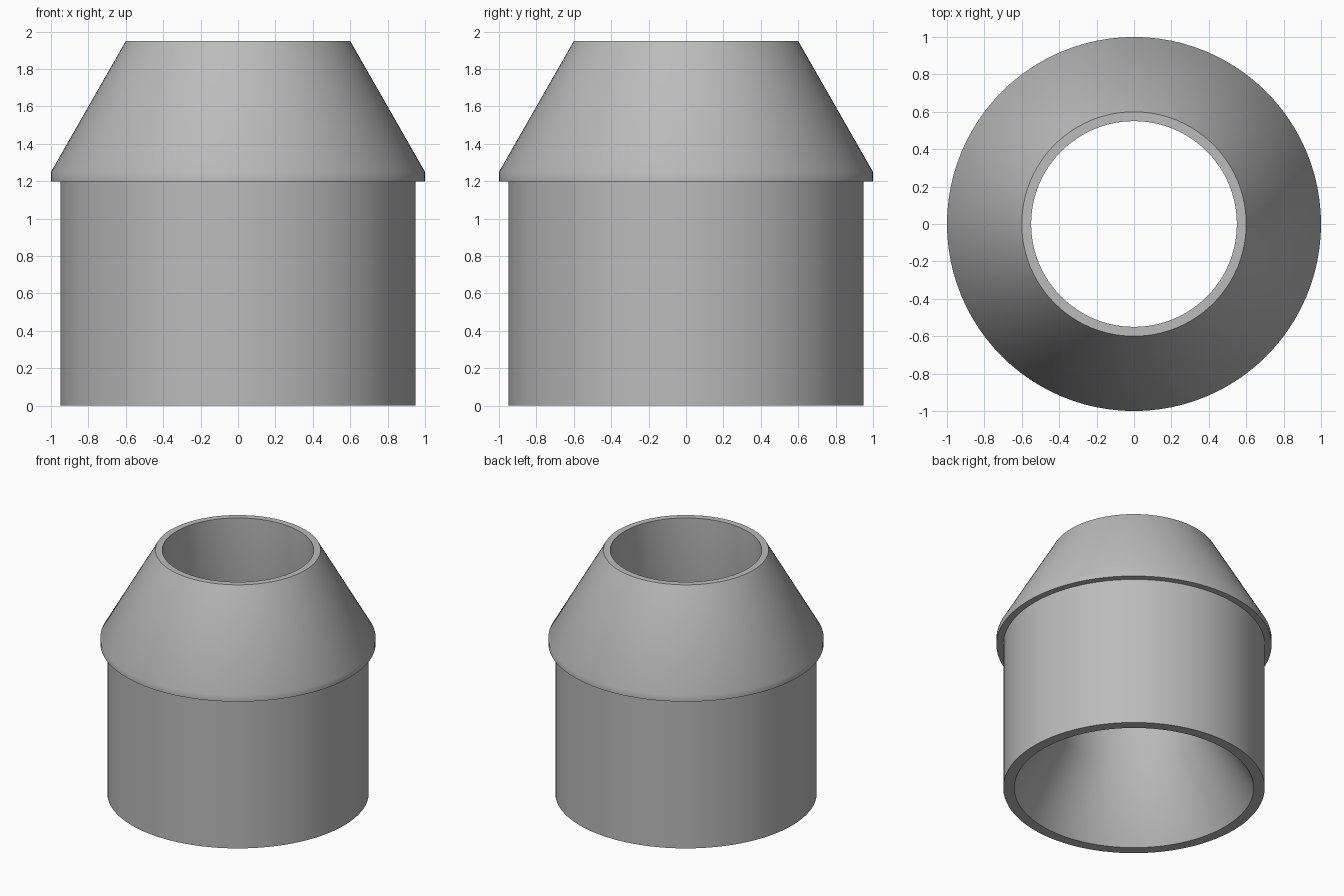
import bpy
import bmesh
from math import radians

cube = bpy.data.objects.get("Cube")
if cube:
    bpy.data.objects.remove(cube, do_unlink=True)

# Plain grey plastic
grey = bpy.data.materials.new("plain grey")
grey.use_nodes = True
colour = (0.5, 0.5, 0.5, 1)
grey.diffuse_color = colour
grey.node_tree.nodes["Principled BSDF"].inputs["Base Color"].default_value = colour

# Closed wall section (radius, height): outside upwards, then the bore downwards
section = [
    (0.95, 0), (0.95, 1.2),            # sleeve
    (1.0, 1.2), (1.0, 1.25),           # collar lip
    (0.6, 1.95), (0.55, 1.95),         # tapered top and rim
    (0.55, 0.53), (0.87, 0),           # straight bore, flared mouth
]


def lathe(name, points, steps=96):
    bm = bmesh.new()
    verts = [bm.verts.new((r, 0, z)) for r, z in points]
    edges = [bm.edges.new((a, b)) for a, b in zip(verts, verts[1:] + verts[:1])]
    bmesh.ops.spin(bm, geom=verts + edges, cent=(0, 0, 0), axis=(0, 0, 1),
                   angle=radians(360), steps=steps, use_merge=True)
    bmesh.ops.remove_doubles(bm, verts=bm.verts[:], dist=0.0001)
    bmesh.ops.recalc_face_normals(bm, faces=bm.faces[:])
    mesh = bpy.data.meshes.new(name)
    bm.to_mesh(mesh)
    bm.free()
    mesh.materials.append(grey)
    obj = bpy.data.objects.new(name, mesh)
    bpy.context.collection.objects.link(obj)
    return obj


adapter = lathe("reducer_sleeve", section)
bpy.context.view_layer.objects.active = adapter
adapter.select_set(True)
bpy.ops.object.shade_smooth_by_angle(angle=radians(35))
